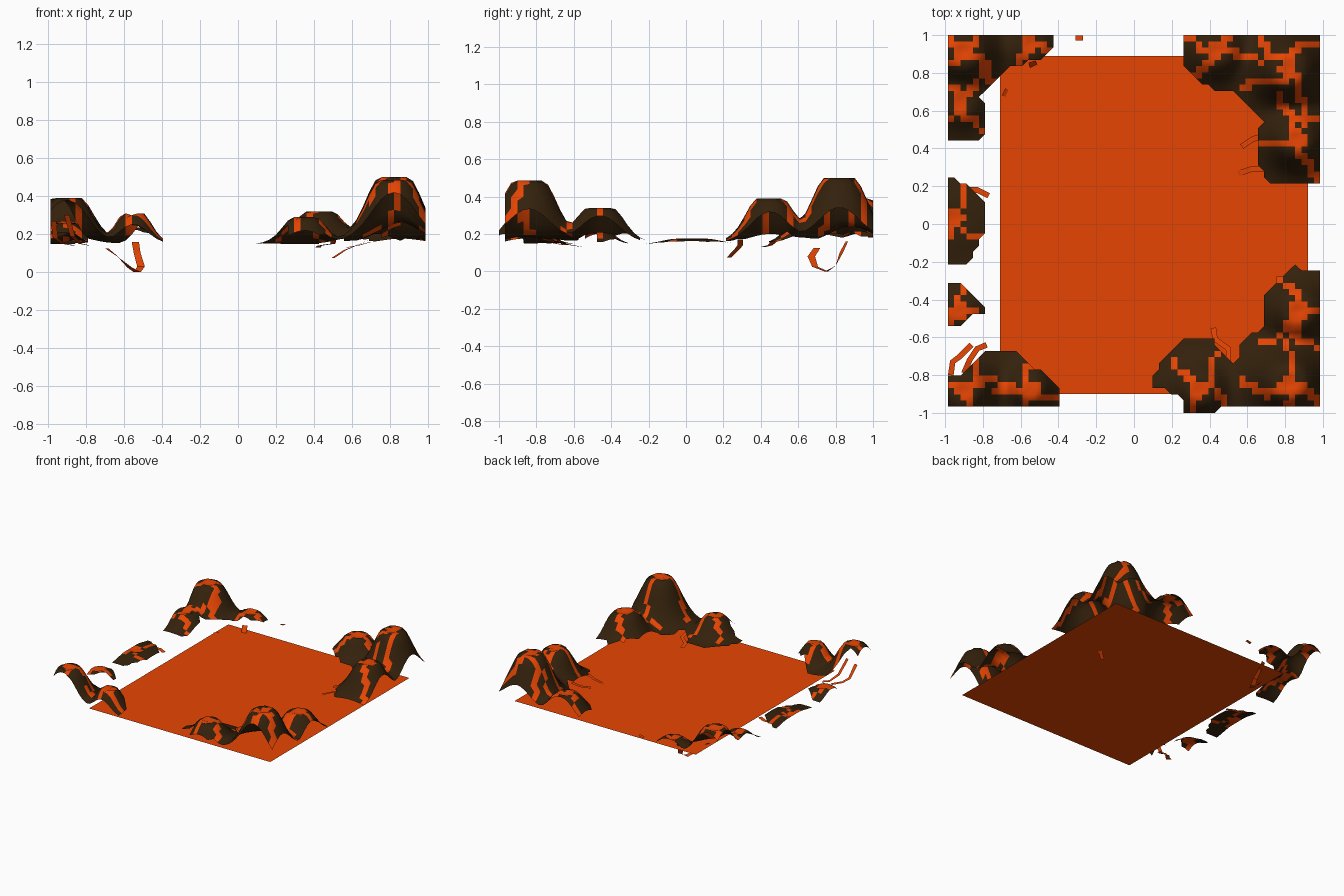
import bpy, bmesh, math, random
from mathutils import Vector

if "Cube" in bpy.data.objects:
    bpy.data.objects.remove(bpy.data.objects["Cube"])

random.seed(11)
NX, NY = 60, 61
X0, Y0, SX, SY = -0.985, -1.0, 1.97 / 60, 2.0 / 61
BASE = 0.14


def material(name, col):
    m = bpy.data.materials.new(name)
    m.diffuse_color = (*col, 1)
    m.use_nodes = True
    m.node_tree.nodes["Principled BSDF"].inputs["Base Color"].default_value = m.diffuse_color
    return m


LAVA = material("molten lava", (0.80, 0.060, 0.001))
ROCK = material("dark rock", (0.034, 0.0150, 0.0035))

# Craters: x, y, height, foot radius
HILLS = [
    (-0.90, 0.91, 0.39, 0.16), (-0.55, 0.95, 0.235, 0.12), (-0.92, 0.64, 0.26, 0.13),
    (0.82, 0.82, 0.50, 0.17), (0.43, 0.92, 0.32, 0.15), (0.86, 0.45, 0.39, 0.15),
    (0.82, -0.84, 0.485, 0.17), (0.35, -0.87, 0.29, 0.13), (0.87, -0.46, 0.34, 0.15),
    (-0.90, -0.88, 0.39, 0.15), (-0.55, -0.87, 0.31, 0.11), (-0.92, -0.46, 0.21, 0.10),
    (-0.95, 0.03, 0.175, 0.18),
]

# Footprint outline of each island of rock
ISLANDS = {
    "back_left_volcano": [(-1, 1.01), (-.42, 1.01), (-.42, .94), (-.49, .86), (-.62, .84),
                          (-.71, .79), (-.77, .73), (-.82, .67), (-.77, .62), (-.77, .5),
                          (-.82, .45), (-1, .45)],
    "back_right_volcano": [(.24, 1.01), (.24, .84), (.42, .71), (.52, .71), (.6, .62),
                           (.67, .55), (.65, .38), (.67, .28), (.74, .2), (1, .2), (1, 1.01)],
    "left_ridge": [(-1, .25), (-.95, .24), (-.87, .19), (-.77, .1), (-.77, 0),
                   (-.83, -.12), (-.88, -.21), (-1, -.23)],
    "left_mound": [(-1, -.33), (-.93, -.3), (-.84, -.38), (-.78, -.47), (-.87, -.48),
                   (-.95, -.56), (-1, -.55)],
    "front_left_volcano": [(-1, -.8), (-.9, -.8), (-.84, -.72), (-.77, -.66), (-.66, -.66),
                           (-.55, -.74), (-.4, -.85), (-.4, -.97), (-1, -.97)],
    "front_right_volcano": [(.25, -1.01), (.25, -.92), (.1, -.86), (.12, -.74), (.29, -.6),
                            (.42, -.61), (.52, -.77), (.57, -.62), (.67, -.55), (.67, -.4),
                            (.77, -.28), (.85, -.22), (1, -.24), (1, -.97), (.53, -.97),
                            (.36, -1.01)],
}


def height(x, y):
    s = 0
    for hx, hy, h, w in HILLS:
        d = math.hypot(x - hx, y - hy)
        a = (h - BASE) * min(1.0, 1.06 / (1 + (d / w) ** 4))
        if d < 0.035:
            a -= 0.012          # slight crater dip
        s += max(a, 0) ** 3
    return BASE + s ** (1 / 3)


def inside(x, y, poly):
    hit = False
    for (ax, ay), (bx, by) in zip(poly, poly[1:] + poly[:1]):
        if (ay > y) != (by > y) and x < (bx - ax) * (y - ay) / (by - ay) + ax:
            hit = not hit
    return hit


def near(x, y, poly, e=0.010):
    return any(inside(x + a, y + b, poly) for a in (-e, e) for b in (-e, e))


def cell(x, y):
    return math.floor((x - X0) / SX), math.floor((y - Y0) / SY)


# Lava cells: crater pools plus wandering veins that run downhill
lava = set()
for hx, hy, h, w in HILLS:
    for i in range(NX):
        for j in range(NY):
            if math.hypot(X0 + (i + .5) * SX - hx, Y0 + (j + .5) * SY - hy) < 0.05:
                lava.add((i, j))
    start = random.uniform(0, 1.5)
    for k in range(4):
        ang = start + k * math.tau / 4
        x, y = hx, hy
        for step in range(int(w * 150)):
            if step % 6 == 0:
                turn = random.uniform(-0.8, 0.8)
            x += 0.012 * math.cos(ang + turn)
            y += 0.012 * math.sin(ang + turn)
            lava.add(cell(x, y))


def finish(name, bm):
    me = bpy.data.meshes.new(name)
    bm.to_mesh(me)
    bm.free()
    me.materials.append(LAVA)
    me.materials.append(ROCK)
    ob = bpy.data.objects.new(name, me)
    bpy.context.collection.objects.link(ob)


# Height surface trimmed to an outline, with chamfered grid corners
def island(name, poly):
    bm = bmesh.new()
    keep = {}
    for i in range(NX + 1):
        for j in range(NY + 1):
            x, y = X0 + i * SX, Y0 + j * SY
            if near(x, y, poly):
                keep[i, j] = bm.verts.new((x, y, height(x, y)))
    for i in range(NX):
        for j in range(NY):
            ring = [(i, j), (i + 1, j), (i + 1, j + 1), (i, j + 1)]
            vs = [keep[c] for c in ring if c in keep]
            if len(vs) > 2:
                f = bm.faces.new(vs)
                f.material_index = 0 if (i, j) in lava else 1
                f.smooth = True
    finish(name, bm)


# Thin strip of lava along a path
def ribbon(name, pts, width=0.03):
    bm = bmesh.new()
    pts = [Vector(p) for p in pts]
    rows = []
    for k, p in enumerate(pts):
        t = pts[min(k + 1, len(pts) - 1)] - pts[max(k - 1, 0)]
        side = Vector((-t.y, t.x, 0)).normalized() * width / 2
        rows.append((bm.verts.new(p - side), bm.verts.new(p + side)))
    for a, b in zip(rows, rows[1:]):
        bm.faces.new([a[0], b[0], b[1], a[1]])
    finish(name, bm)


for name, poly in ISLANDS.items():
    island(name, poly)

# Flat lava lake
bm = bmesh.new()
bm.faces.new([bm.verts.new((x, y, 0.111)) for x, y in
              ((-.71, -.9), (.92, -.9), (.92, .89), (-.71, .89))])
finish("lava_lake", bm)

# Loose lava drips at the rims of the islands
ribbon("back_left_drip", [(-.69, .70, .125), (-.63, .67, .08), (-.57, .69, .025), (-.53, .75, 0),
                          (-.51, .80, .03), (-.53, .83, .10), (-.54, .86, .16)], 0.04)
ribbon("back_right_drip", [(.69, .29, .17), (.62, .29, .14), (.56, .27, .115), (.50, .23, .075)])
ribbon("back_right_upper_drip", [(.70, .47, .16), (.63, .45, .14), (.57, .41, .13)])
ribbon("front_left_drip", [(-.97, -.80, .27), (-.96, -.73, .18), (-.92, -.70, .15),
                           (-.86, -.64, .14)])
ribbon("front_left_inner_drip", [(-.90, -.79, .30), (-.87, -.72, .19), (-.83, -.66, .15),
                                 (-.78, -.64, .14)])
ribbon("front_right_drip", [(.50, -.76, .17), (.50, -.66, .15), (.43, -.61, .14), (.42, -.55, .13)])
ribbon("left_drip", [(-.9, .18, .15), (-.83, .18, .15), (-.77, .15, .15)])
ribbon("back_chip", [(-.31, .985, .18), (-.27, .985, .19)], 0.025)
